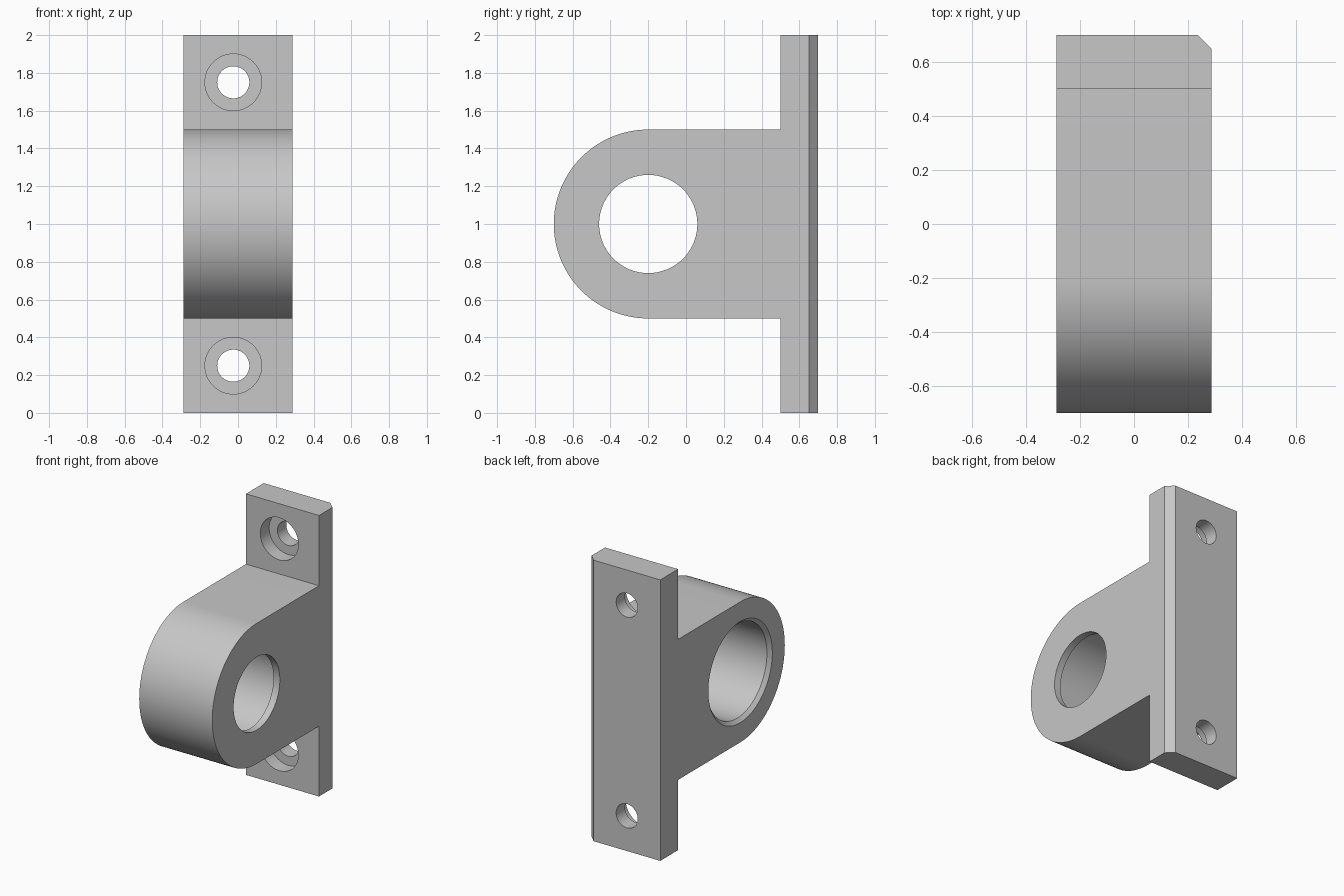
import bpy
import bmesh
from math import cos, sin, pi, radians
from mathutils import Matrix, Vector

if "Cube" in bpy.data.objects:
    bpy.data.objects.remove(bpy.data.objects["Cube"], do_unlink=True)

HALF_W = 0.2875          # half the bracket width
BORE_Y, BORE_Z = -0.2, 1.0
SCREW_X = -0.025

grey = bpy.data.materials.new("plain_grey")
grey.use_nodes = True
grey.diffuse_color = (0.57, 0.57, 0.57, 1)
grey.node_tree.nodes["Principled BSDF"].inputs["Base Color"].default_value = (0.57, 0.57, 0.57, 1)


def finish(name, bm):
    bmesh.ops.recalc_face_normals(bm, faces=bm.faces)
    mesh = bpy.data.meshes.new(name)
    bm.to_mesh(mesh)
    bm.free()
    mesh.materials.append(grey)
    obj = bpy.data.objects.new(name, mesh)
    bpy.context.collection.objects.link(obj)
    return obj


def prism(name, points, sweep):
    """Extrude a closed outline along a vector."""
    bm = bmesh.new()
    face = bm.faces.new([bm.verts.new(p) for p in points])
    new = bmesh.ops.extrude_face_region(bm, geom=[face])["geom"]
    bmesh.ops.translate(bm, vec=sweep, verts=[v for v in new if isinstance(v, bmesh.types.BMVert)])
    return finish(name, bm)


def turned(name, profile, axis, centre, sides):
    """Solid of revolution from (position, radius) pairs along an axis."""
    turn = Matrix.Translation(centre) @ Vector((0, 0, 1)).rotation_difference(Vector(axis)).to_matrix().to_4x4()
    bm = bmesh.new()
    rings = [[bm.verts.new(turn @ Vector((r * cos(2 * pi * i / sides), r * sin(2 * pi * i / sides), h)))
              for i in range(sides)] for h, r in profile]
    for a, b in zip(rings, rings[1:]):
        for i in range(sides):
            j = (i + 1) % sides
            bm.faces.new((a[i], a[j], b[j], b[i]))
    bm.faces.new(rings[0])
    bm.faces.new(rings[-1])
    return finish(name, bm)


def combine(target, tool, operation):
    mod = target.modifiers.new(operation.lower(), "BOOLEAN")
    mod.operation, mod.solver, mod.object = operation, "EXACT", tool
    bpy.ops.object.select_all(action="DESELECT")
    bpy.context.view_layer.objects.active = target
    target.select_set(True)
    bpy.ops.object.modifier_apply(modifier=mod.name)
    bpy.data.objects.remove(tool, do_unlink=True)


# Mounting plate with one chamfered rear edge
plan = [(-HALF_W, 0.5), (HALF_W, 0.5), (HALF_W, 0.65), (HALF_W - 0.05, 0.7), (-HALF_W, 0.7)]
bracket = prism("bearing_bracket", [(x, y, 0) for x, y in plan], (0, 0, 2))

# Round-nosed housing
steps = 64
nose = [(-HALF_W, BORE_Y - 0.5 * sin(pi * i / steps), BORE_Z + 0.5 * cos(pi * i / steps))
        for i in range(steps + 1)]
outline = nose + [(-HALF_W, 0.6, 0.5), (-HALF_W, 0.6, 1.5)]
combine(bracket, prism("housing", outline, (2 * HALF_W, 0, 0)), "UNION")

# Bore: chamfered mouth on one side, thin retaining lip on the other
bore = [(-HALF_W - 0.02, 0.38), (-HALF_W, 0.36), (-HALF_W + 0.025, 0.335),
        (HALF_W - 0.05, 0.335), (HALF_W - 0.05, 0.26), (HALF_W + 0.1, 0.26)]
combine(bracket, turned("bore_cutter", bore, (1, 0, 0), (0, BORE_Y, BORE_Z), 96), "DIFFERENCE")

# Counterbored screw holes
screw = [(0.4, 0.15), (0.6, 0.15), (0.6, 0.085), (0.8, 0.085)]
for z in (0.25, 1.75):
    combine(bracket, turned("screw_cutter", screw, (0, 1, 0), (SCREW_X, 0, z), 64), "DIFFERENCE")

bpy.ops.object.shade_smooth_by_angle(angle=radians(30))
